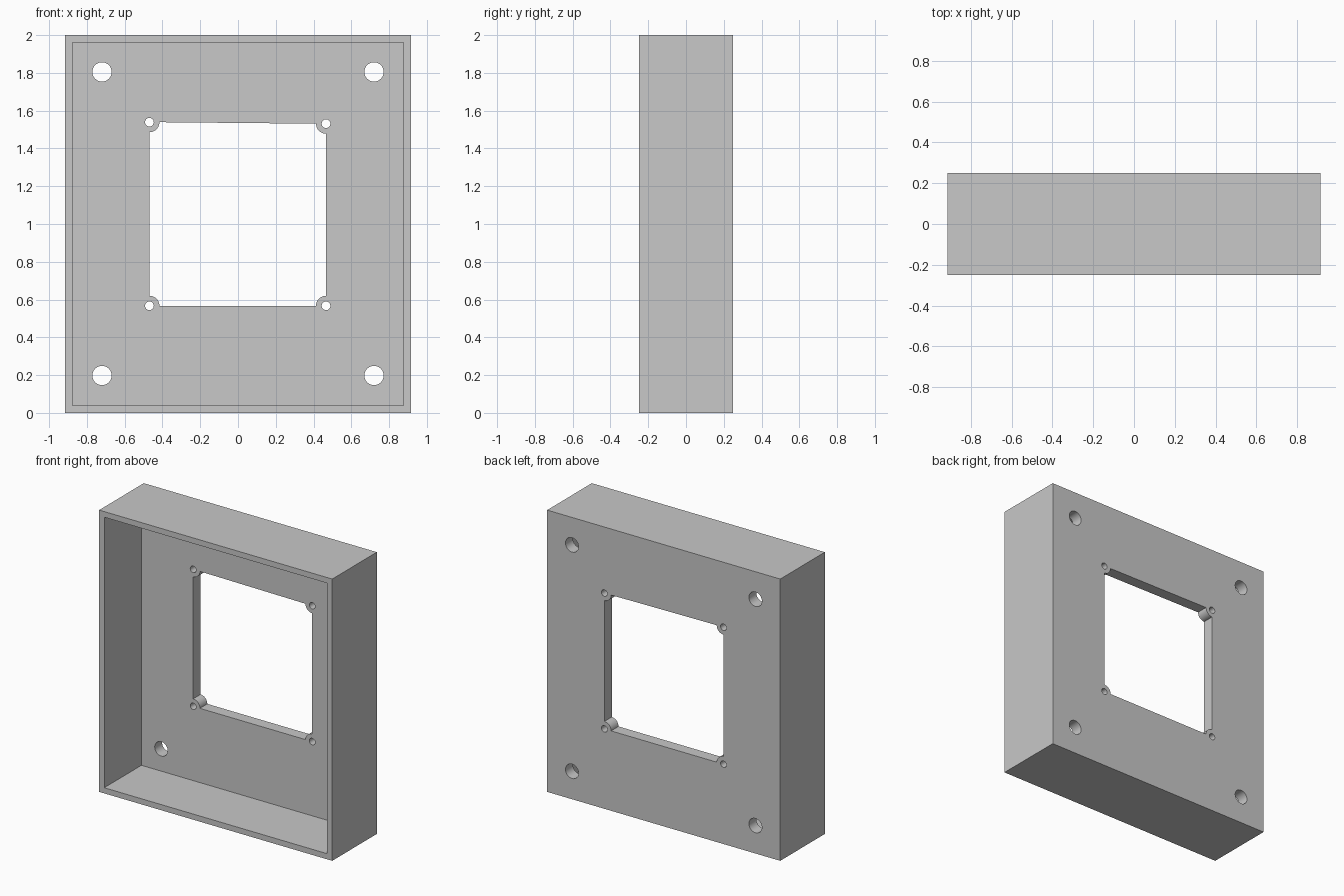
import bpy, bmesh, math
from mathutils import Vector

if "Cube" in bpy.data.objects:
    bpy.data.objects.remove(bpy.data.objects["Cube"], do_unlink=True)

HALF_X, HALF_Y, HEIGHT = 0.915, 0.25, 2.0
WALL, PLATE = 0.04, 0.083
BOSS_R, SCREW_R, MOUNT_R = 0.053, 0.023, 0.051
GREY = (0.58, 0.58, 0.58, 1)

grey = bpy.data.materials.new("light grey")
grey.use_nodes = True
grey.diffuse_color = GREY
grey.node_tree.nodes["Principled BSDF"].inputs["Base Color"].default_value = GREY


def prism(name, outline, y0, y1):
    """Extrude an (x, z) outline from y0 to y1."""
    bm = bmesh.new()
    face = bm.faces.new([bm.verts.new((x, y0, z)) for x, z in outline])
    side = bmesh.ops.extrude_face_region(bm, geom=[face])["geom"]
    verts = [v for v in side if isinstance(v, bmesh.types.BMVert)]
    bmesh.ops.translate(bm, vec=Vector((0, y1 - y0, 0)), verts=verts)
    bmesh.ops.recalc_face_normals(bm, faces=bm.faces)
    mesh = bpy.data.meshes.new(name)
    bm.to_mesh(mesh)
    bm.free()
    mesh.materials.append(grey)
    obj = bpy.data.objects.new(name, mesh)
    bpy.context.collection.objects.link(obj)
    return obj


def rect(x, z0, z1):
    return [(-x, z0), (x, z0), (x, z1), (-x, z1)]


def arc(cx, cz, r, start, end, steps):
    angles = [start + (end - start) * i / steps for i in range(steps + 1)]
    return [(cx + r * math.cos(a), cz + r * math.sin(a)) for a in angles]


def circle(cx, cz, r):
    return arc(cx, cz, r, 0, math.tau, 48)[:-1]


def cut(target, outline, y0=-HALF_Y, y1=HALF_Y + 0.1):
    cutter = prism("cutter", outline, y0, y1)
    cutter.hide_render = True
    mod = target.modifiers.new("cut", "BOOLEAN")
    mod.operation, mod.solver, mod.object = "DIFFERENCE", "EXACT", cutter
    bpy.context.view_layer.objects.active = target
    bpy.ops.object.modifier_apply(modifier=mod.name)
    bpy.data.objects.remove(cutter, do_unlink=True)


# Box, hollowed from the front so a thick plate stays at the back
housing = prism("housing", rect(HALF_X, 0, HEIGHT), -HALF_Y, HALF_Y)
cut(housing, rect(HALF_X - WALL, WALL, HEIGHT - WALL), -HALF_Y - 0.1, HALF_Y - PLATE)

# Window with a rounded screw boss left standing in every corner
corners = [(-0.469, 0.567), (0.466, 0.567), (0.466, 1.531), (-0.469, 1.539)]
window = []
for i, (x, z) in enumerate(corners):
    quarter = i * math.pi / 2
    window += arc(x, z, BOSS_R, quarter + math.pi / 2, quarter, 10)
cut(housing, window)

# Screw holes through the bosses
for x, z in corners:
    cut(housing, circle(x, z, SCREW_R))

# Mounting holes near the outer corners
for x in (-0.72, 0.72):
    for z in (0.198, 1.805):
        cut(housing, circle(x, z, MOUNT_R))

# Smooth round surfaces, crisp edges
bpy.ops.object.select_all(action="DESELECT")
housing.select_set(True)
bpy.context.view_layer.objects.active = housing
bpy.ops.object.shade_smooth_by_angle(angle=math.radians(30))
